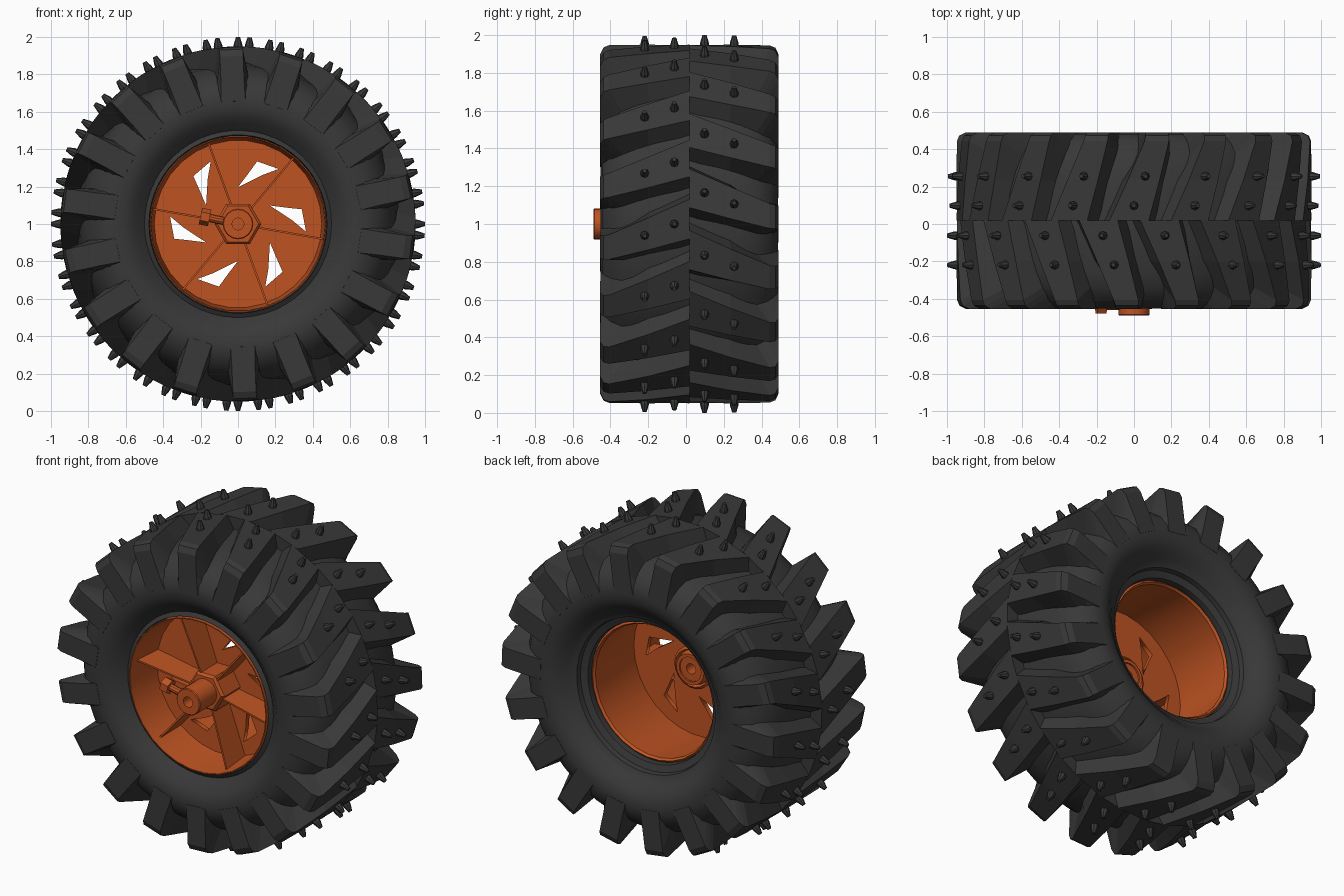
import bpy, bmesh
from math import sin, cos, pi, radians
from mathutils import Matrix, Vector

if "Cube" in bpy.data.objects:
    bpy.data.objects.remove(bpy.data.objects["Cube"])

CY, CZ, LUGS = 0.018, 1.0, 18


def material(name, color):
    m = bpy.data.materials.new(name)
    m.diffuse_color = color
    m.use_nodes = True
    m.node_tree.nodes["Principled BSDF"].inputs["Base Color"].default_value = m.diffuse_color
    return m


RUBBER = material("rubber", (0.04, 0.04, 0.04, 1))
ORANGE = material("orange", (0.52, 0.088, 0.016, 1))


def polar(r, deg, y):
    a = radians(deg)
    return Vector((r * cos(a), y, CZ + r * sin(a)))


def finish(name, bm, mat, smooth=None):
    bmesh.ops.recalc_face_normals(bm, faces=bm.faces)
    me = bpy.data.meshes.new(name)
    bm.to_mesh(me)
    bm.free()
    me.materials.append(mat)
    ob = bpy.data.objects.new(name, me)
    bpy.context.collection.objects.link(ob)
    if smooth:
        bpy.ops.object.select_all(action='DESELECT')
        bpy.context.view_layer.objects.active = ob
        ob.select_set(True)
        bpy.ops.object.shade_smooth_by_angle(angle=radians(smooth))
    return ob


def loft(bm, rings, closed=False):
    """Skin a list of closed point rings; cap the ends unless closed."""
    vs = [[bm.verts.new(p) for p in ring] for ring in rings]
    n = len(vs[0])
    for i in range(len(vs) if closed else len(vs) - 1):
        a, b = vs[i], vs[(i + 1) % len(vs)]
        for j in range(n):
            k = (j + 1) % n
            bm.faces.new((a[j], a[k], b[k], b[j]))
    if not closed:
        bm.faces.new(vs[0])
        bm.faces.new(vs[-1])


def lathe(name, profile, segs, mat, smooth=None):
    """Revolve a closed (radius, y) profile about the axle."""
    bm = bmesh.new()
    rings = [[polar(r, 360 * i / segs, y) for r, y in profile] for i in range(segs)]
    loft(bm, rings, closed=True)
    return finish(name, bm, mat, smooth)


# Tyre carcass: bulging sidewalls, rounded tread bed, stepped rear bead
side = [(0.50, 0.385), (0.515, 0.40), (0.54, 0.42), (0.57, 0.447),
        (0.61, 0.464), (0.66, 0.47), (0.71, 0.462), (0.77, 0.425),
        (0.82, 0.36), (0.845, 0.27), (0.86, 0.15)]
carcass = [(0.474, CY - 0.37), (0.476, CY - 0.40)]
carcass += [(r, CY - d) for r, d in side] + [(0.87, CY)]
carcass += [(r, CY + d) for r, d in reversed(side)]
carcass += [(0.475, CY + 0.375), (0.47, CY + 0.345), (0.43, CY + 0.33),
            (0.425, CY + 0.30), (0.475, CY + 0.20)]
lathe("tyre_carcass", carcass, 54, RUBBER, 40)

# Tread lugs: stations of (top offset, top r, base offset, base r, half widths, angle)
stations = [(0.0, 0.95, 0.0, 0.84, 0.105, 0.145, 1.6),
            (0.22, 0.95, 0.21, 0.82, 0.085, 0.118, -3.2),
            (0.425, 0.947, 0.34, 0.79, 0.066, 0.092, -7.4),
            (0.455, 0.935, 0.37, 0.77, 0.063, 0.09, -7.7),
            (0.472, 0.90, 0.39, 0.75, 0.062, 0.088, -7.8),
            (0.472, 0.77, 0.41, 0.71, 0.062, 0.092, -7.8),
            (0.471, 0.66, 0.43, 0.65, 0.065, 0.10, -7.8)]
for label, sgn, phase in (("front", -1, 0), ("rear", 1, 10)):
    bm = bmesh.new()
    for i in range(LUGS):
        a0 = phase + 360 * i / LUGS
        rings = []
        for td, tr, bd, br, tw, bw, da in stations:
            t, b = tw / tr * 180 / pi, bw / br * 180 / pi
            a = a0 + da
            rings.append([polar(br, a - b, CY + sgn * bd), polar(tr, a - t, CY + sgn * td),
                          polar(tr, a + t, CY + sgn * td), polar(br, a + b, CY + sgn * bd)])
        loft(bm, rings)
    finish(label + "_tread_lugs", bm, RUBBER)

    # Two tapered studs on every lug
    bm = bmesh.new()
    for i in range(LUGS):
        for off, da in ((0.08, 0), (0.237, -3.6)):
            a = phase + 360 * i / LUGS + da
            base = polar(0.94, a, CY + sgn * off)
            out = Vector((cos(radians(a)), 0, sin(radians(a))))
            rot = out.to_track_quat('Z', 'Y').to_matrix().to_4x4()
            for r1, r2, h0, h1 in ((0.023, 0.023, 0, 0.02), (0.023, 0.011, 0.02, 0.06)):
                m = Matrix.Translation(base) @ rot @ Matrix.Translation((0, 0, (h0 + h1) / 2))
                bmesh.ops.create_cone(bm, cap_ends=True, segments=8, radius1=r1,
                                      radius2=r2, depth=h1 - h0, matrix=m)
    finish(label + "_studs", bm, RUBBER)

# Rim barrel, narrowing toward the rear
lathe("rim_barrel", [(0.472, -0.385), (0.472, -0.395), (0.466, -0.395), (0.447, -0.14),
                     (0.405, 0.31), (0.415, 0.325), (0.43, 0.31), (0.462, -0.14)],
      30, ORANGE, 25)

# Rim disc with six curved-triangle windows (filled 2D curve)
cu = bpy.data.curves.new("disc_curve", 'CURVE')
cu.dimensions, cu.fill_mode, cu.extrude = '2D', 'BOTH', 0.015
loops = [[(0.45, 12 * i) for i in range(30)]]
loops += [[(0.197, 90 + 60 * k), (0.27, 79 + 60 * k), (0.35, 73 + 60 * k),
           (0.366, 53.5 + 60 * k), (0.29, 64 + 60 * k)] for k in range(6)]
for pts in loops:
    sp = cu.splines.new('POLY')
    sp.points.add(len(pts) - 1)
    sp.use_cyclic_u = True
    for p, (r, a) in zip(sp.points, pts):
        p.co = (r * cos(radians(a)), r * sin(radians(a)), 0, 1)
tmp = bpy.data.objects.new("disc_tmp", cu)
bpy.context.collection.objects.link(tmp)
bpy.context.view_layer.update()
me = bpy.data.meshes.new_from_object(tmp.evaluated_get(bpy.context.evaluated_depsgraph_get()))
bpy.data.objects.remove(tmp)
bm = bmesh.new()
bm.from_mesh(me)
bmesh.ops.remove_doubles(bm, verts=bm.verts, dist=1e-5)
bm.transform(Matrix.Translation((0, -0.14, CZ)) @ Matrix.Rotation(pi / 2, 4, 'X'))
finish("rim_disc", bm, ORANGE)

# Six thin radial vanes standing forward of the disc
bm = bmesh.new()
for k in range(6):
    a = radians(50 + 60 * k)
    n = Vector((-sin(a), 0, cos(a))) * 0.005
    quad = [polar(r, 50 + 60 * k, y) for r, y in
            ((0.09, -0.13), (0.452, -0.13), (0.46, -0.34), (0.09, -0.31))]
    loft(bm, [[p - n for p in quad], [p + n for p in quad]])
finish("rim_vanes", bm, ORANGE)

# Hub: hexagonal boss, round axle sleeve with bore, stepped rear collar
lathe("hub_boss", [(0.07, -0.10), (0.125, -0.10), (0.125, -0.31), (0.11, -0.325),
                   (0.07, -0.325)], 6, ORANGE)
lathe("hub_sleeve", [(0.032, -0.05), (0.082, -0.05), (0.082, -0.485), (0.077, -0.49),
                     (0.032, -0.49)], 16, ORANGE, 35)
lathe("hub_rear_collar", [(0.075, -0.13), (0.13, -0.13), (0.13, -0.07), (0.115, -0.06),
                          (0.105, -0.08), (0.095, -0.04), (0.075, -0.04)], 18, ORANGE, 35)

# Clamp screw pointing out of the sleeve side
bm = bmesh.new()
d = Vector((cos(radians(168)), 0, sin(radians(168))))
rot = d.to_track_quat('Z', 'Y').to_matrix().to_4x4()
for segs, rad, s, e in ((10, 0.022, 0.06, 0.17), (6, 0.045, 0.155, 0.205)):
    m = Matrix.Translation(Vector((0, -0.44, CZ)) + d * (s + e) / 2) @ rot
    bmesh.ops.create_cone(bm, cap_ends=True, segments=segs, radius1=rad, radius2=rad,
                          depth=e - s, matrix=m)
finish("clamp_screw", bm, ORANGE)
